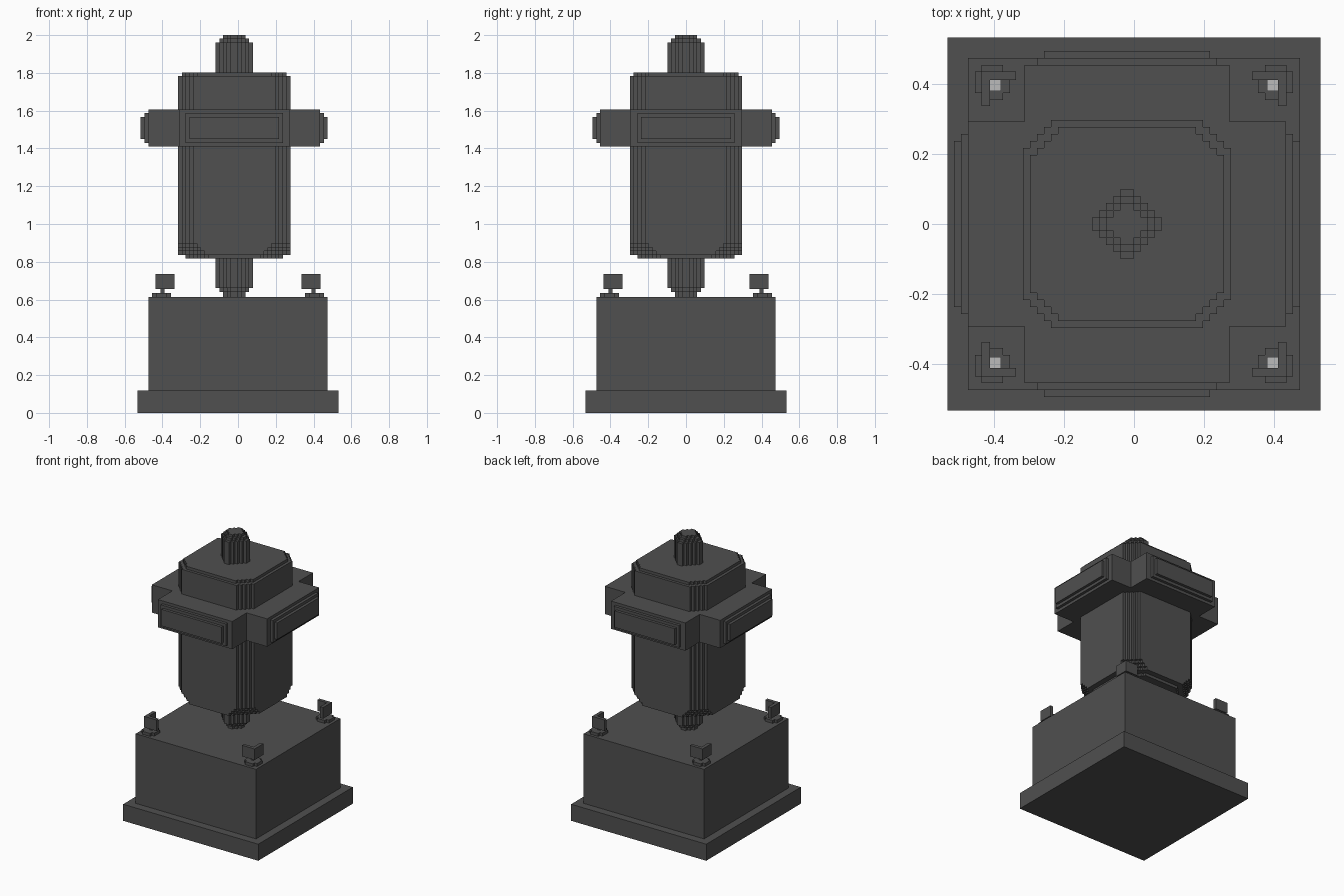
import bpy, bmesh

if "Cube" in bpy.data.objects:
    bpy.data.objects.remove(bpy.data.objects["Cube"], do_unlink=True)

STEP = 0.0198   # size of one stair step
CX = -0.02      # the upper figure sits slightly off centre


def material(name, rgb):
    m = bpy.data.materials.new(name)
    m.use_nodes = True
    col = (*rgb, 1.0)
    m.diffuse_color = col
    m.node_tree.nodes["Principled BSDF"].inputs["Base Color"].default_value = col
    return m


DARK = material("dark_grey", (0.08, 0.08, 0.08))
LIGHT = material("light_grey", (0.5, 0.5, 0.5))


def prism(bm, pts, z0, z1):
    """Extrude a counter-clockwise outline from z0 to z1."""
    low = [bm.verts.new((x, y, z0)) for x, y in pts]
    top = [bm.verts.new((x, y, z1)) for x, y in pts]
    n = len(pts)
    bm.faces.new(low[::-1])
    bm.faces.new(top)
    for i in range(n):
        j = (i + 1) % n
        bm.faces.new((low[i], low[j], top[j], top[i]))


def rect(x0, x1, y0, y1):
    return [(x0, y0), (x1, y0), (x1, y1), (x0, y1)]


def stepped_square(half, steps, cx=0.0, cy=0.0):
    """Square outline whose corners are cut back in stairs."""
    corner = []
    for k in range(steps):
        y = half - (steps - k) * STEP
        x = half - k * STEP
        corner += [(x, y), (x - STEP, y)]
    corner.append((half - steps * STEP, half))
    pts = []
    for _ in range(4):
        pts += corner
        corner = [(-y, x) for x, y in corner]
    return [(x + cx, y + cy) for x, y in pts]


def make(name, layers, mat=DARK):
    bm = bmesh.new()
    for pts, z0, z1 in layers:
        prism(bm, pts, z0, z1)
    me = bpy.data.meshes.new(name)
    bm.to_mesh(me)
    bm.free()
    me.materials.append(mat)
    ob = bpy.data.objects.new(name, me)
    bpy.context.collection.objects.link(ob)
    return ob


def make_stack(name, spec):
    """Stack of stepped squares: (half width, corner steps, z0, z1)."""
    return make(name, [(stepped_square(h, s, CX), a, b) for h, s, a, b in spec])


# Pedestal
make("base_slab", [(rect(-0.533, 0.533, -0.533, 0.533), 0, 0.118)])
make("pedestal_block", [(rect(-0.475, 0.475, -0.475, 0.475), 0.118, 0.614)])

# Lower stem and top knob
make_stack("lower_stem", [(0.059, 2, 0.614, 0.64), (0.079, 3, 0.64, 0.66),
                          (0.099, 4, 0.66, 0.83)])
make_stack("top_knob", [(0.099, 4, 1.79, 1.962), (0.079, 3, 1.962, 1.982),
                        (0.059, 2, 1.982, 2.0)])

# Main body: corners cut back further towards the bottom
body = [(0.257, 6, 0.817, 0.837)]
body += [(0.297, 7 - k, 0.837 + k * STEP, 0.837 + (k + 1) * STEP) for k in range(3)]
body += [(0.297, 4, 0.837 + 3 * STEP, 1.783), (0.277, 4, 1.783, 1.803)]
make_stack("body", body)

# Cross-shaped collar: (reach, half width, half height)
ZC = 1.508
collar_x, collar_y = [], []
for reach, w, h in [(0.495, 0.237, 0.059), (0.475, 0.257, 0.079), (0.455, 0.293, 0.099)]:
    collar_x.append((rect(CX - reach, CX + reach, -w, w), ZC - h, ZC + h))
    collar_y.append((rect(CX - w, CX + w, -reach, reach), ZC - h, ZC + h))
make("collar_side_arms", collar_x)
make("collar_front_back_arms", collar_y)

# Corner fittings: foot, post, and an angled guard on the outer side
for sx, side in ((1, "left"), (-1, "right")):
    for sy, end in ((1, "back"), (-1, "front")):
        tag = f"{end}_{side}"

        def box(x0, x1, y0, y1):
            return rect(*sorted((sx * x0, sx * x1)), *sorted((sy * y0, sy * y1)))

        make("fitting_foot_" + tag,
             [(stepped_square(0.05, 1, sx * 0.405, sy * 0.405), 0.614, 0.635)])
        make("fitting_post_" + tag, [(box(0.39, 0.41, 0.39, 0.41), 0.635, 0.657)])
        make("fitting_guard_" + tag,
             [(box(0.337, 0.436, 0.412, 0.436), 0.655, 0.734),
              (box(0.412, 0.436, 0.337, 0.412), 0.655, 0.734)])
        make("fitting_lamp_" + tag,
             [(box(0.38, 0.412, 0.38, 0.412), 0.657, 0.661)], LIGHT)
